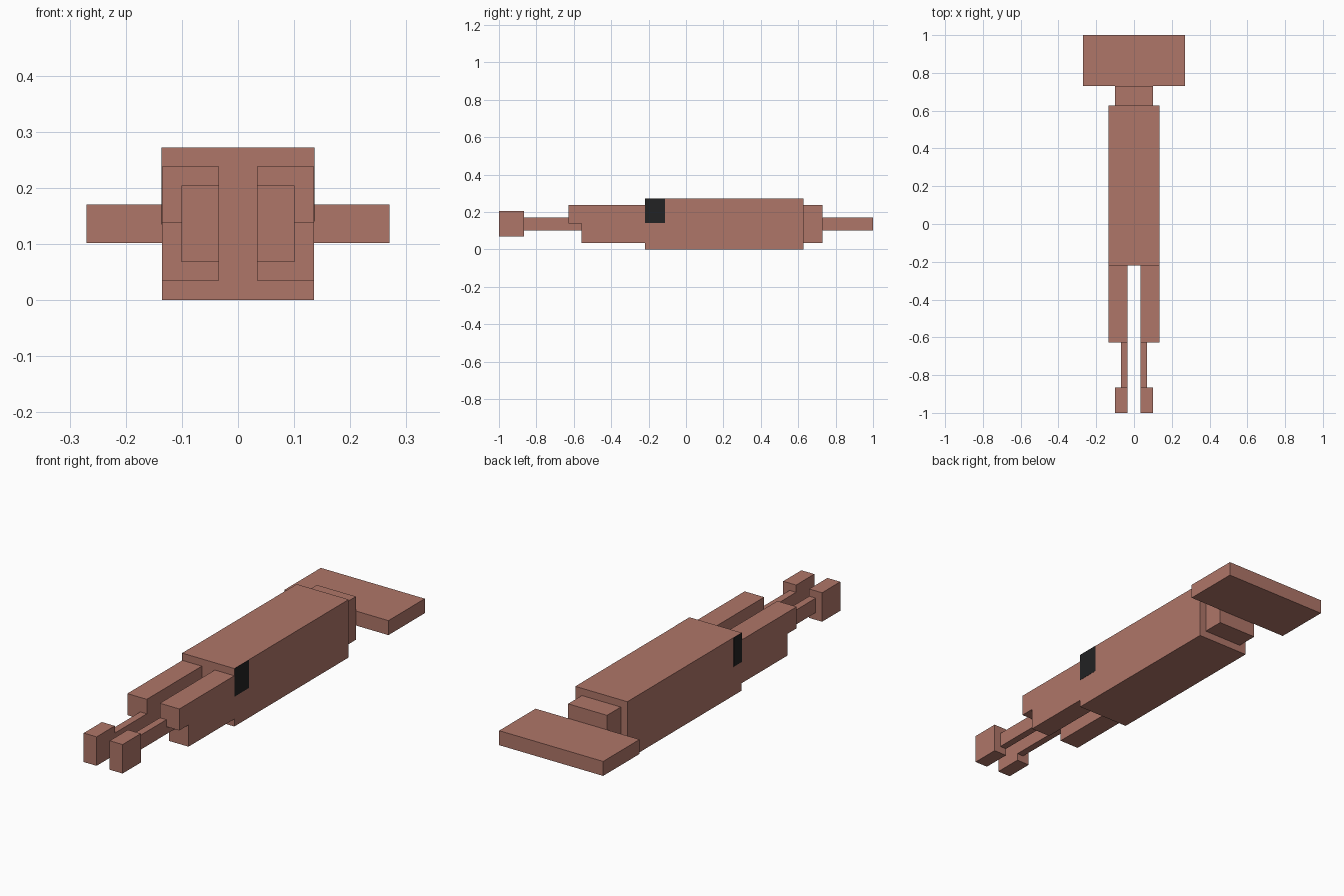
import bpy

if "Cube" in bpy.data.objects:
    bpy.data.objects.remove(bpy.data.objects["Cube"], do_unlink=True)


def make_material(name, rgb):
    mat = bpy.data.materials.new(name)
    mat.use_nodes = True
    mat.diffuse_color = (*rgb, 1)
    mat.node_tree.nodes["Principled BSDF"].inputs["Base Color"].default_value = (*rgb, 1)
    return mat


skin = make_material("dusty pink", (0.43, 0.18, 0.14))
dark = make_material("near black", (0.016, 0.016, 0.017))


def box(name, x, y, z, mat=skin):
    """Box from (low, high) ranges on each axis."""
    ranges = (x, y, z)
    bpy.ops.mesh.primitive_cube_add(size=1, location=[(a + b) / 2 for a, b in ranges])
    obj = bpy.context.object
    obj.name = name
    obj.scale = [b - a for a, b in ranges]
    bpy.ops.object.transform_apply(location=False, rotation=False, scale=True)
    obj.data.materials.append(mat)
    return obj


# Body and tail
box("body", (-0.135, 0.135), (-0.22, 0.628), (0, 0.272))
box("tail_base", (-0.101, 0.101), (0.628, 0.73), (0.035, 0.238))
box("tail_fin", (-0.27, 0.27), (0.73, 1), (0.102, 0.17))

# Paired front limbs: (name, x range, y range, z range)
limbs = [
    ("upper_limb", (0.034, 0.135), (-0.628, -0.22), (0.137, 0.238)),
    ("lower_limb", (0.034, 0.135), (-0.56, -0.22), (0.035, 0.137)),
    ("stalk", (0.034, 0.068), (-0.865, -0.56), (0.102, 0.17)),
    ("stalk_tip", (0.034, 0.101), (-1, -0.865), (0.068, 0.204)),
]
for name, x, y, z in limbs:
    box("left_" + name, x, y, z)
    box("right_" + name, (-x[1], -x[0]), y, z)

# Eyes: thin plates on the flanks at the front top corners
box("left_eye", (0.134, 0.136), (-0.22, -0.112), (0.14, 0.272), dark)
box("right_eye", (-0.136, -0.134), (-0.22, -0.16), (0.135, 0.272), dark)
